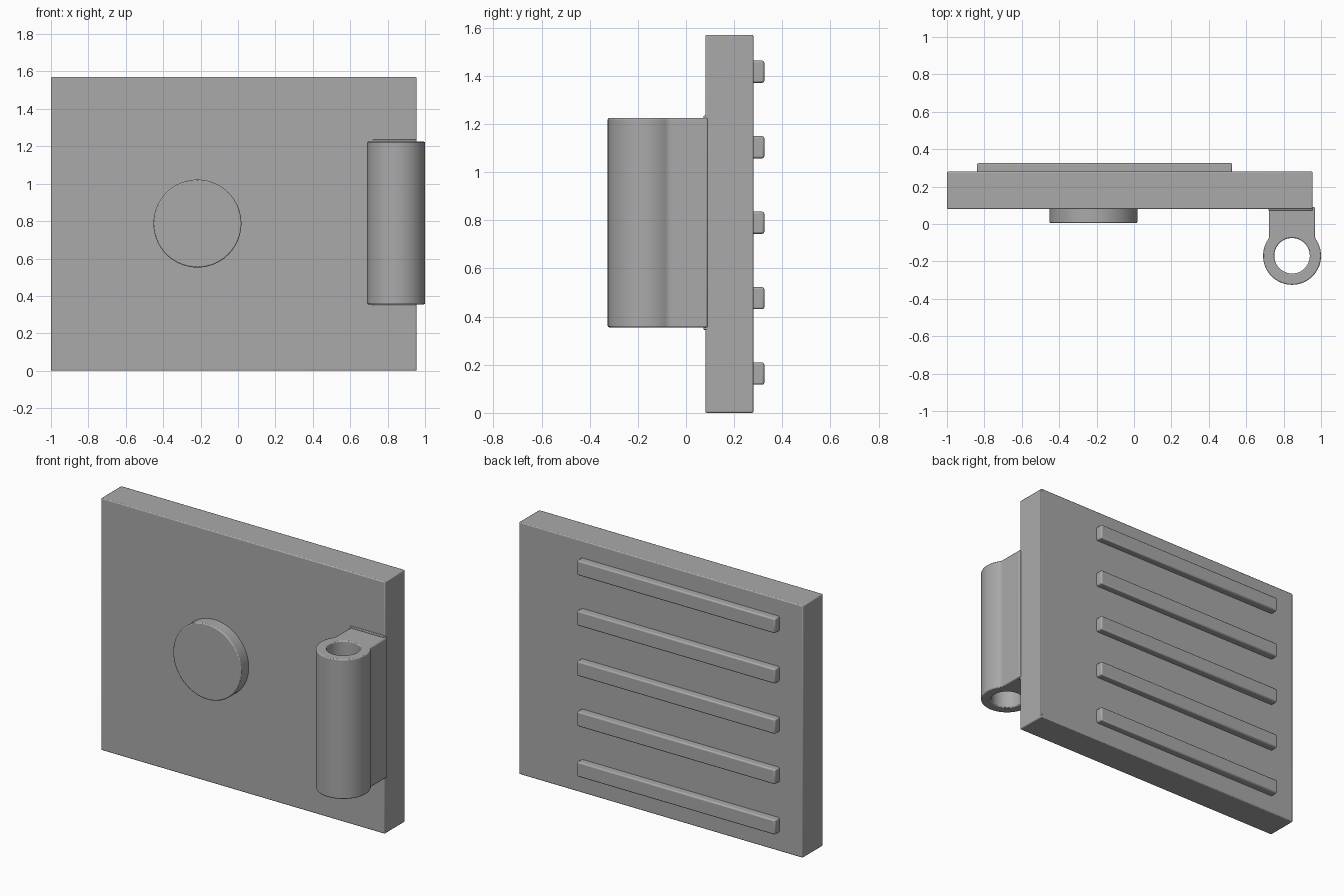
import bpy
import bmesh
from math import sin, cos, pi, radians, atan2, sqrt

if "Cube" in bpy.data.objects:
    bpy.data.objects.remove(bpy.data.objects["Cube"], do_unlink=True)

# One plain metal colour
grey = bpy.data.materials.new("metal grey")
grey.use_nodes = True
colour = (0.4, 0.4, 0.4, 1)
grey.diffuse_color = colour
grey.node_tree.nodes["Principled BSDF"].inputs["Base Color"].default_value = colour


def finish(obj, name, bevel):
    """Name, colour, soften edges and shade an object."""
    obj.name = name
    obj.data.materials.append(grey)
    mod = obj.modifiers.new("soft edges", "BEVEL")
    mod.width = bevel
    mod.segments = 2
    mod.limit_method = "ANGLE"
    mod.angle_limit = radians(50)
    bpy.ops.object.select_all(action="DESELECT")
    obj.select_set(True)
    bpy.context.view_layer.objects.active = obj
    bpy.ops.object.shade_smooth_by_angle(angle=radians(35))


def box(name, low, high, bevel):
    centre = [(a + b) / 2 for a, b in zip(low, high)]
    bpy.ops.mesh.primitive_cube_add(size=1, location=centre)
    obj = bpy.context.object
    obj.scale = [b - a for a, b in zip(low, high)]
    bpy.ops.object.transform_apply(location=False, rotation=False, scale=True)
    finish(obj, name, bevel)


def arc(cx, cy, r, start, end, steps):
    angles = [start + (end - start) * i / steps for i in range(steps + 1)]
    return [(cx + r * cos(a), cy + r * sin(a)) for a in angles]


# Door plate
box("plate", (-1, 0.08, 0), (0.955, 0.28, 1.57), 0.006)

# Horizontal ribs on the back
for i in range(5):
    z = 0.163 + i * 0.3135
    box(f"rib_{i + 1}", (-0.84, 0.27, z - 0.046), (0.525, 0.325, z + 0.046), 0.008)

# Round boss on the front
bpy.ops.mesh.primitive_cylinder_add(
    vertices=64, radius=0.235, depth=0.085,
    location=(-0.217, 0.0475, 0.787), rotation=(pi / 2, 0, 0))
finish(bpy.context.object, "round_boss", 0.006)

# Hinge barrel: round end filleted into a straight neck, with a pin hole
CX, CY, R, HOLE, NECK, FILLET = 0.845, -0.17, 0.155, 0.095, 0.123, 0.04
Z0, Z1 = 0.355, 1.225
fx = NECK + FILLET
fy = sqrt((R + FILLET) ** 2 - fx ** 2)
tangent = atan2(fy, fx)
right_fillet = arc(fx, fy, FILLET, pi, pi + tangent, 6)
left_fillet = [(-x, y) for x, y in reversed(right_fillet)]
round_end = arc(0, 0, R, tangent, -pi - tangent, 56)[1:-1]
neck_top = 0.09 - CY
outline = [(NECK, neck_top)] + right_fillet + round_end + left_fillet + [(-NECK, neck_top)]
hole = arc(0, 0, HOLE, 0, 2 * pi, 48)[:-1]

bm = bmesh.new()
edges = []
for loop in (outline, hole):
    verts = [bm.verts.new((CX + x, CY + y, Z0)) for x, y in loop]
    edges += [bm.edges.new((v, verts[i - 1])) for i, v in enumerate(verts)]
bmesh.ops.triangle_fill(bm, use_beauty=True, edges=edges)
extruded = bmesh.ops.extrude_face_region(bm, geom=bm.faces[:], use_keep_orig=True)
top = [g for g in extruded["geom"] if isinstance(g, bmesh.types.BMVert)]
bmesh.ops.translate(bm, verts=top, vec=(0, 0, Z1 - Z0))
bmesh.ops.recalc_face_normals(bm, faces=bm.faces[:])
mesh = bpy.data.meshes.new("hinge_barrel")
bm.to_mesh(mesh)
bm.free()
barrel = bpy.data.objects.new("hinge_barrel", mesh)
bpy.context.collection.objects.link(barrel)
finish(barrel, "hinge_barrel", 0.006)

# Thin weld pad where the neck meets the plate
box("hinge_weld", (CX - NECK - 0.004, 0.072, Z0 - 0.01),
    (0.955, 0.1, Z1 + 0.01), 0.004)
